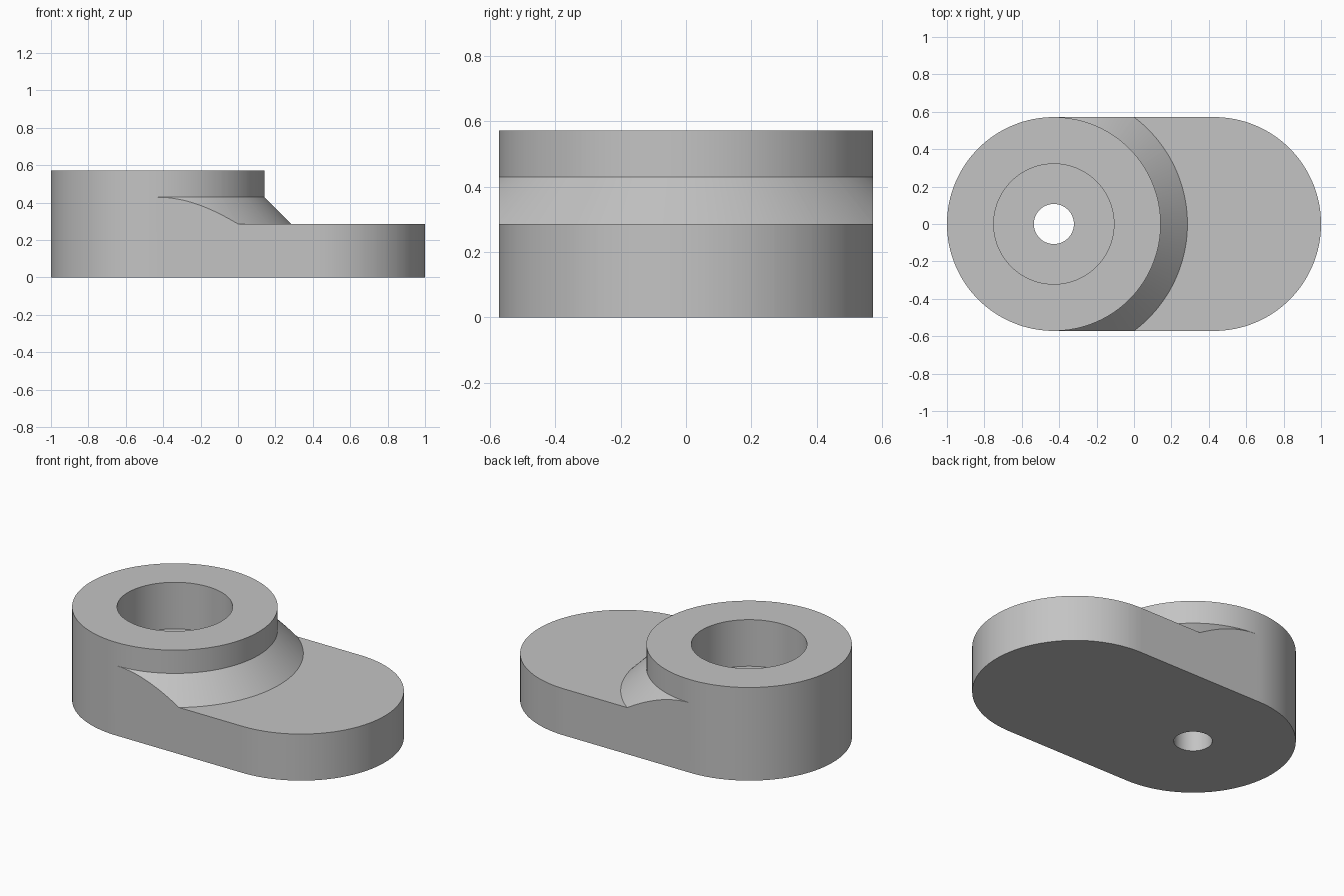
import bpy, bmesh
from math import sin, cos, pi, atan2, asin, sqrt

cube = bpy.data.objects.get("Cube")
if cube:
    bpy.data.objects.remove(cube, do_unlink=True)

U = 1 / 7                                  # design module
BOSS_R, CONE_R, SPAN = 4, 5, 6             # boss, cone foot, distance between end centres
PLATE_Z, RIM_Z, TOP_Z = 2, 3, 4            # plate top, cone top, boss top
HOLE_R, BORE_R = 0.75, 2.25
STEPS = 64                                 # segments per half turn

metal = bpy.data.materials.new("plain grey")
metal.use_nodes = True
grey = (0.55, 0.55, 0.55, 1)
metal.diffuse_color = grey
metal.node_tree.nodes["Principled BSDF"].inputs["Base Color"].default_value = grey


def outline(a):
    """Distance from the boss axis to the rounded-end plate outline at angle a."""
    s, c = abs(sin(a)), cos(a)
    if c <= 1e-9:
        return BOSS_R
    if BOSS_R * c <= SPAN * s:             # straight side
        return BOSS_R / s
    return SPAN * c + sqrt(max(0, BOSS_R ** 2 - (SPAN * s) ** 2))


def section(a):
    """Closed radial section: bore, boss, conical shoulder, plate."""
    r = outline(a)
    k = min(r, CONE_R)
    shoulder_z = RIM_Z + BOSS_R - k
    return [(HOLE_R, 0), (HOLE_R, PLATE_Z), (BORE_R, PLATE_Z), (BORE_R, TOP_Z),
            (BOSS_R, TOP_Z), (BOSS_R, RIM_Z), (k, shoulder_z), (r, shoulder_z), (r, 0)]


# Angles that sample the boss, the far rounded end and the cone's corner evenly
half = {round(pi * i / STEPS, 6) for i in range(STEPS + 1)}
for i in range(STEPS // 2 + 1):
    t = pi * i / STEPS
    half.add(round(atan2(BOSS_R * sin(t), SPAN + BOSS_R * cos(t)), 6))
half.add(round(asin(BOSS_R / CONE_R), 6))
half = sorted(half)
angles = half + [2 * pi - a for a in reversed(half[1:-1])]

# Sweep the section round the boss axis
bm = bmesh.new()
rings = [[bm.verts.new(((r * cos(a) - SPAN / 2) * U, r * sin(a) * U, z * U))
          for r, z in section(a)] for a in angles]
for i, ring in enumerate(rings):
    after = rings[(i + 1) % len(rings)]
    for j in range(len(ring)):
        n = (j + 1) % len(ring)
        bm.faces.new((ring[j], after[j], after[n], ring[n]))
bmesh.ops.remove_doubles(bm, verts=bm.verts, dist=1e-5)
bmesh.ops.recalc_face_normals(bm, faces=bm.faces)

mesh = bpy.data.meshes.new("bored_link_body")
bm.to_mesh(mesh)
bm.free()
mesh.materials.append(metal)
body = bpy.data.objects.new("bored_link_body", mesh)
bpy.context.collection.objects.link(body)
bpy.ops.object.select_all(action='DESELECT')
body.select_set(True)
bpy.context.view_layer.objects.active = body
bpy.ops.object.shade_smooth_by_angle(angle=pi / 6)
